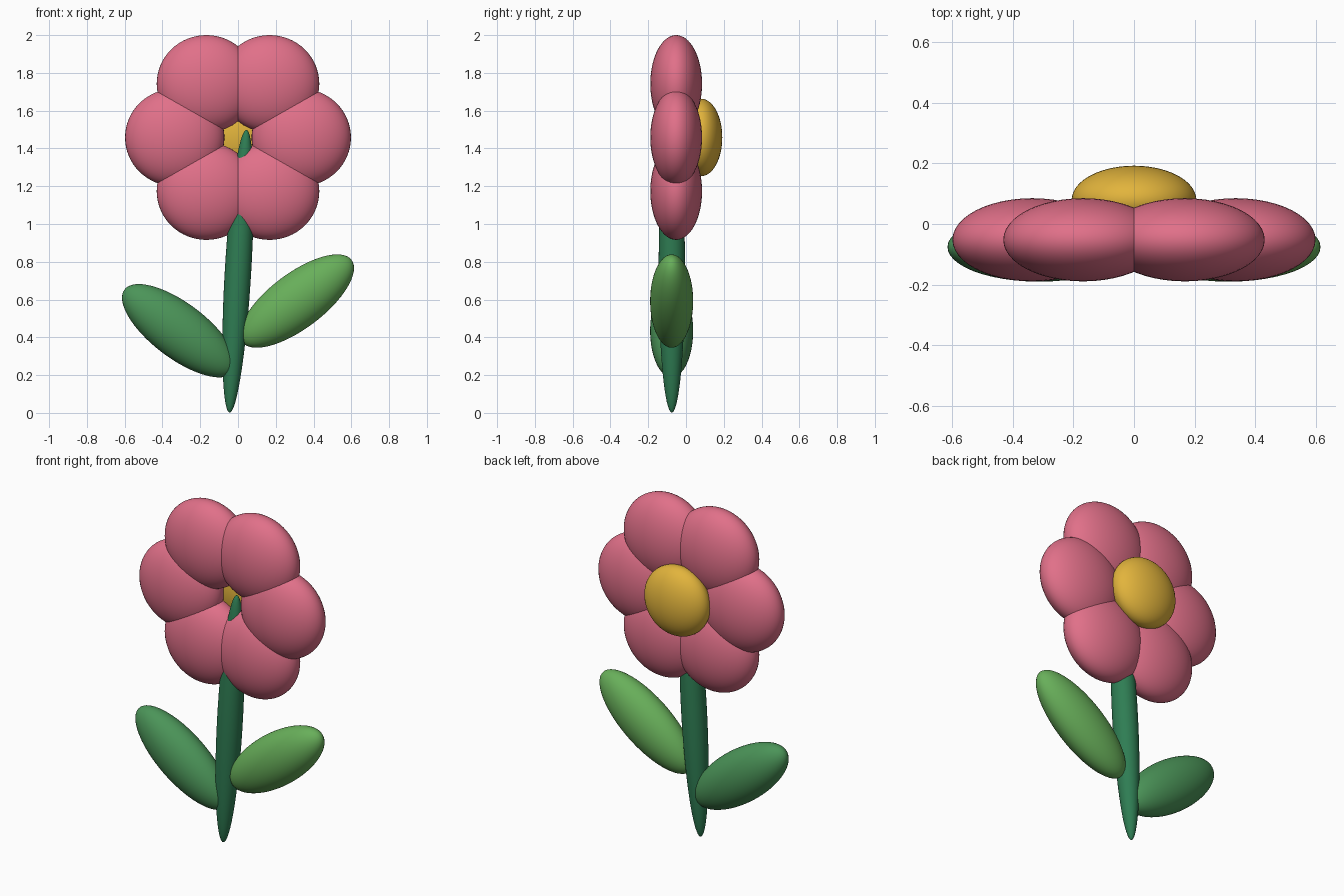
import bpy
from math import cos, sin, radians

cube = bpy.data.objects.get("Cube")
if cube:
    bpy.data.objects.remove(cube, do_unlink=True)


def material(name, rgb):
    mat = bpy.data.materials.new(name)
    mat.use_nodes = True
    color = (*rgb, 1.0)
    mat.diffuse_color = color
    for node in mat.node_tree.nodes:
        if node.type == 'BSDF_PRINCIPLED':
            node.inputs["Base Color"].default_value = color
    return mat


def ellipsoid(name, center, radii, mat, tilt=0.0):
    """Smooth ellipsoid, tilted in the front plane by degrees about y."""
    bpy.ops.mesh.primitive_uv_sphere_add(
        segments=48, ring_count=32, radius=1, location=center,
        rotation=(0, radians(tilt), 0))
    obj = bpy.context.object
    obj.name = name
    obj.scale = radii
    obj.data.materials.append(mat)
    bpy.ops.object.shade_smooth()
    return obj


pink = material("petal pink", (0.75, 0.162, 0.25))
yellow = material("center yellow", (0.76, 0.456, 0.045))
stem_green = material("stem green", (0.028, 0.205, 0.087))
dark_green = material("dark leaf green", (0.07, 0.296, 0.098))
light_green = material("light leaf green", (0.138, 0.429, 0.102))

# Stem and its two leaves
ellipsoid("stem", (0, -0.075, 0.75), (0.07, 0.07, 0.75), stem_green, 3.4)
leaf_radii = (0.362, 0.114, 0.146)
ellipsoid("left_leaf", (0.312, -0.076, 0.592), leaf_radii, light_green, -37)
ellipsoid("right_leaf", (-0.312, -0.076, 0.435), leaf_radii, dark_green, 37)

# Ring of six petals, slightly flattened in height
bloom_z, ring, size, squash = 1.458, 0.335, 0.263, 0.98
for i in range(6):
    a = radians(60 * i)
    ellipsoid(f"petal_{i + 1}",
              (ring * cos(a), -0.052, bloom_z + ring * sin(a) * squash),
              (size, 0.137, size * squash), pink)

# Domed flower center on the back of the ring
ellipsoid("flower_center", (0, 0.08, bloom_z), (0.205, 0.112, 0.205), yellow)
